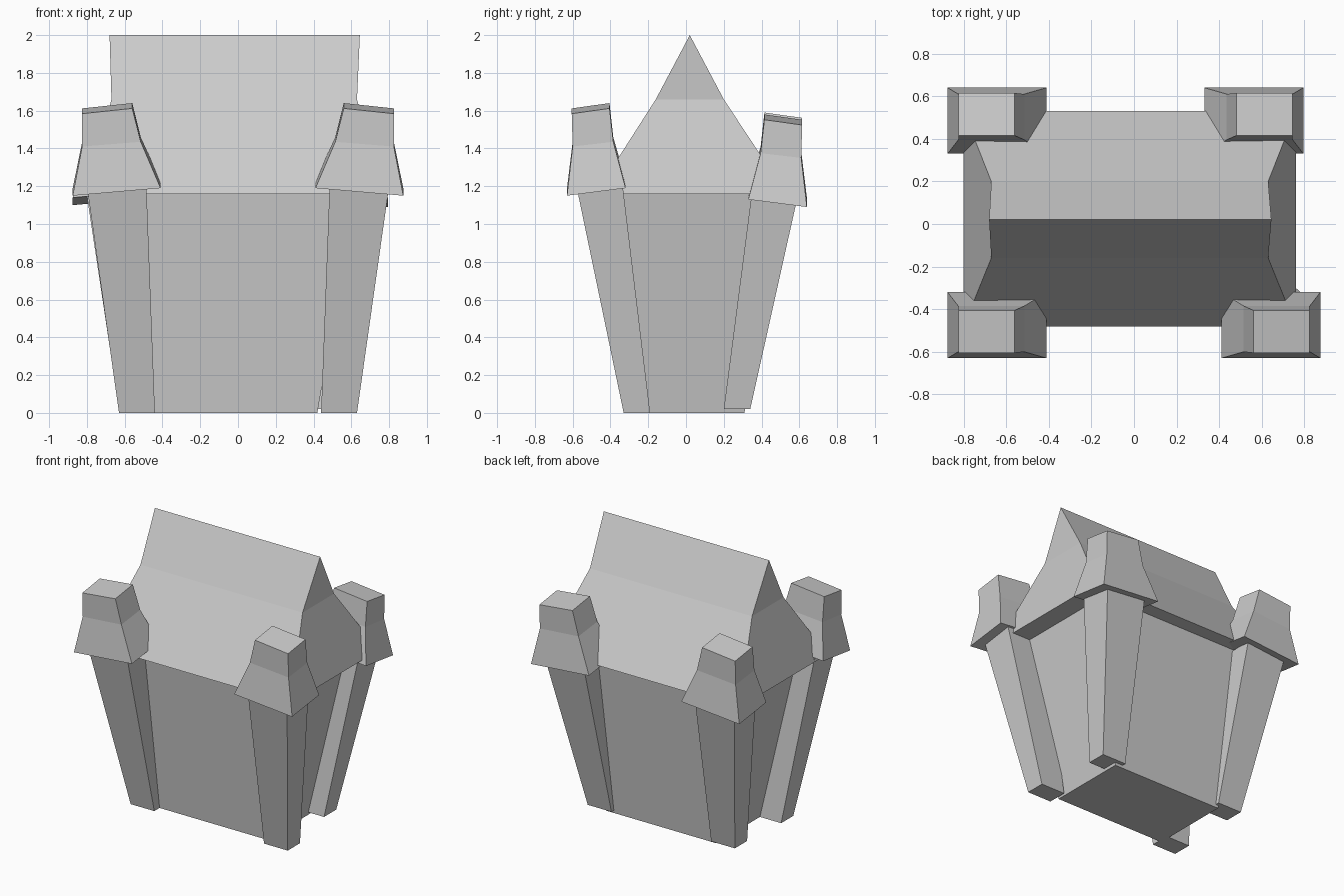
import bpy, bmesh

if "Cube" in bpy.data.objects:
    bpy.data.objects.remove(bpy.data.objects["Cube"])


def loft(name, rings):
    """Closed solid through four-cornered rings, listed bottom to top."""
    bm = bmesh.new()
    loops = [[bm.verts.new(p) for p in ring] for ring in rings]
    for a, b in zip(loops, loops[1:]):
        for i in range(4):
            j = (i + 1) % 4
            bm.faces.new((a[i], a[j], b[j], b[i]))
    bm.faces.new(loops[0][::-1])
    bm.faces.new(loops[-1])
    bmesh.ops.remove_doubles(bm, verts=bm.verts[:], dist=0.0001)
    bmesh.ops.recalc_face_normals(bm, faces=bm.faces[:])
    mesh = bpy.data.meshes.new(name)
    bm.to_mesh(mesh)
    bm.free()
    obj = bpy.data.objects.new(name, mesh)
    bpy.context.collection.objects.link(obj)
    return obj


def rect(x0, x1, y0, y1, z):
    return [(x0, y0, z), (x1, y0, z), (x1, y1, z), (x0, y1, z)]


# Tapered body
loft("body", [rect(-0.46, 0.42, -0.27, 0.31, 0),
              rect(-0.66, 0.62, -0.38, 0.43, 1.17)])

# Steep roof with a kink, ending in a ridge line
loft("roof", [rect(-0.80, 0.76, -0.48, 0.53, 1.16),
              rect(-0.67, 0.63, -0.16, 0.20, 1.66),
              rect(-0.68, 0.645, 0.02, 0.02, 2.0)])


def corner(label, sx, sy, dx, dy, dz, foot):
    """Leaning pillar and its flared, tilted cap; sizes run inner to outer."""
    def ring(xi, xo, yi, yo, z, tilt=0.0):
        pts = [(xi, yi, z), (xo, yi, z - tilt),
               (xo, yo, z - 2 * tilt), (xi, yo, z - tilt)]
        return [(sx * x + dx, sy * y + dy, h) for x, y, h in pts]

    loft(label + "_pillar", [ring(0.44, 0.63, 0.19, 0.33, foot),
                             ring(0.485, 0.80, 0.335, 0.58, 1.20 + dz)])
    loft(label + "_cap", [ring(0.41, 0.875, 0.32, 0.63, 1.23 + dz, 0.04),
                          ring(0.515, 0.825, 0.385, 0.60, 1.46 + dz, 0.025),
                          ring(0.56, 0.825, 0.405, 0.605, 1.64 + dz, 0.028)])


# Four corners, the back pair sitting slightly lower and shifted
corner("front_right", 1, -1, 0, 0, 0, 0)
corner("front_left", -1, -1, 0, 0, 0, 0)
corner("back_right", 1, 1, -0.08, 0.01, -0.06, 0.02)
corner("back_left", -1, 1, 0.0, 0.01, -0.05, 0.02)
